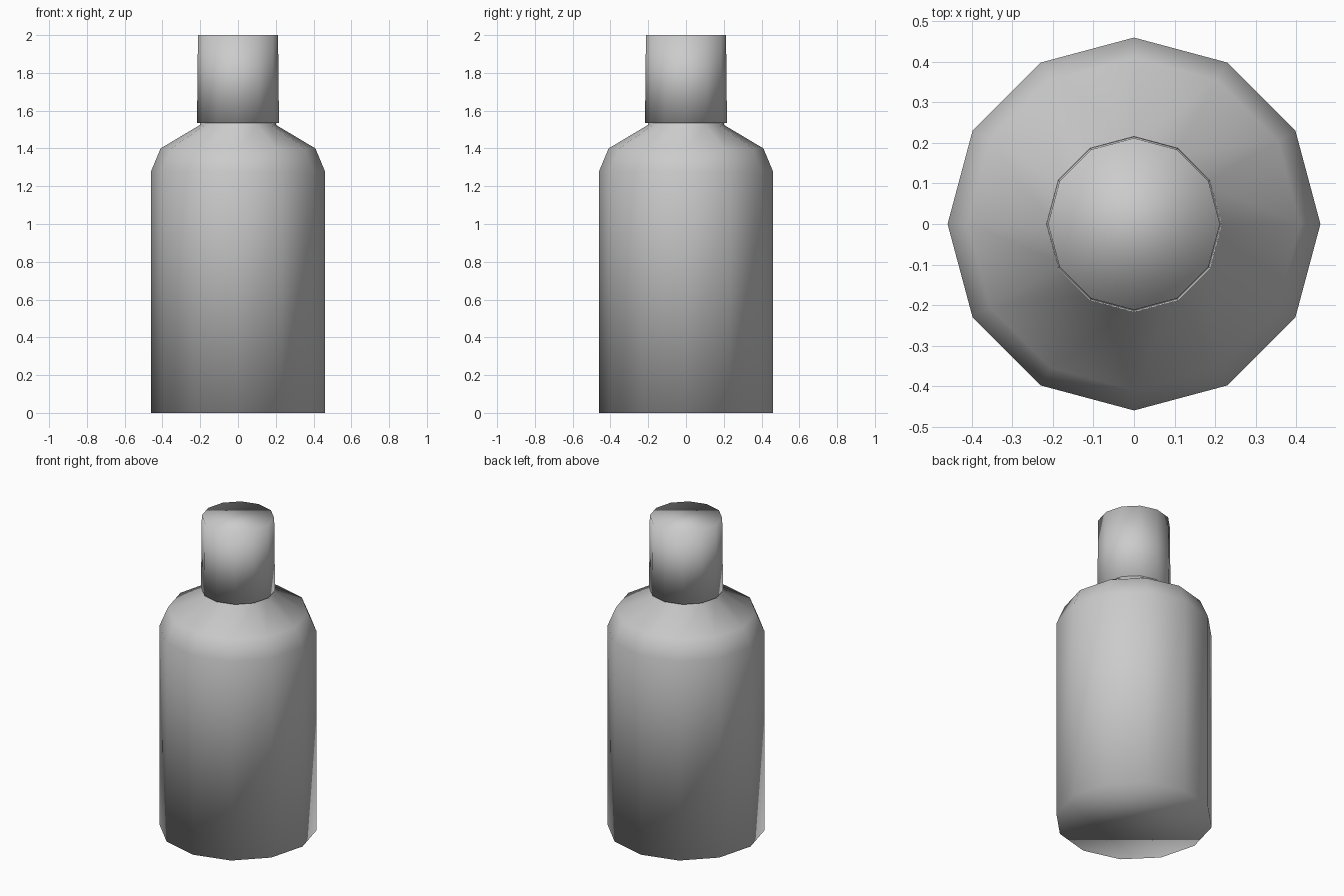
import bpy, bmesh
from math import cos, sin, tau

if "Cube" in bpy.data.objects:
    bpy.data.objects.remove(bpy.data.objects["Cube"])

SIDES = 12


def lathe(name, profile):
    """Closed, smooth-shaded turned part from (radius, z) points, bottom to top."""
    bm = bmesh.new()
    rings = [[bm.verts.new((r * cos(tau * i / SIDES), r * sin(tau * i / SIDES), z))
              for i in range(SIDES)] for r, z in profile]
    for low, high in zip(rings, rings[1:]):
        for i in range(SIDES):
            j = (i + 1) % SIDES
            bm.faces.new((low[i], low[j], high[j], high[i]))
    bm.faces.new(rings[0][::-1])
    bm.faces.new(rings[-1])
    for face in bm.faces:
        face.smooth = True
    mesh = bpy.data.meshes.new(name)
    bm.to_mesh(mesh)
    bm.free()
    obj = bpy.data.objects.new(name, mesh)
    bpy.context.collection.objects.link(obj)
    return obj


# Bottle: straight body, two-step shoulder, short neck
lathe("bottle_body", [(0.46, 0), (0.46, 1.28), (0.41, 1.40), (0.20, 1.525), (0.20, 1.54)])

# Cap: slightly tapered, overhanging the neck
lathe("bottle_cap", [(0.217, 1.535), (0.212, 2.0)])
